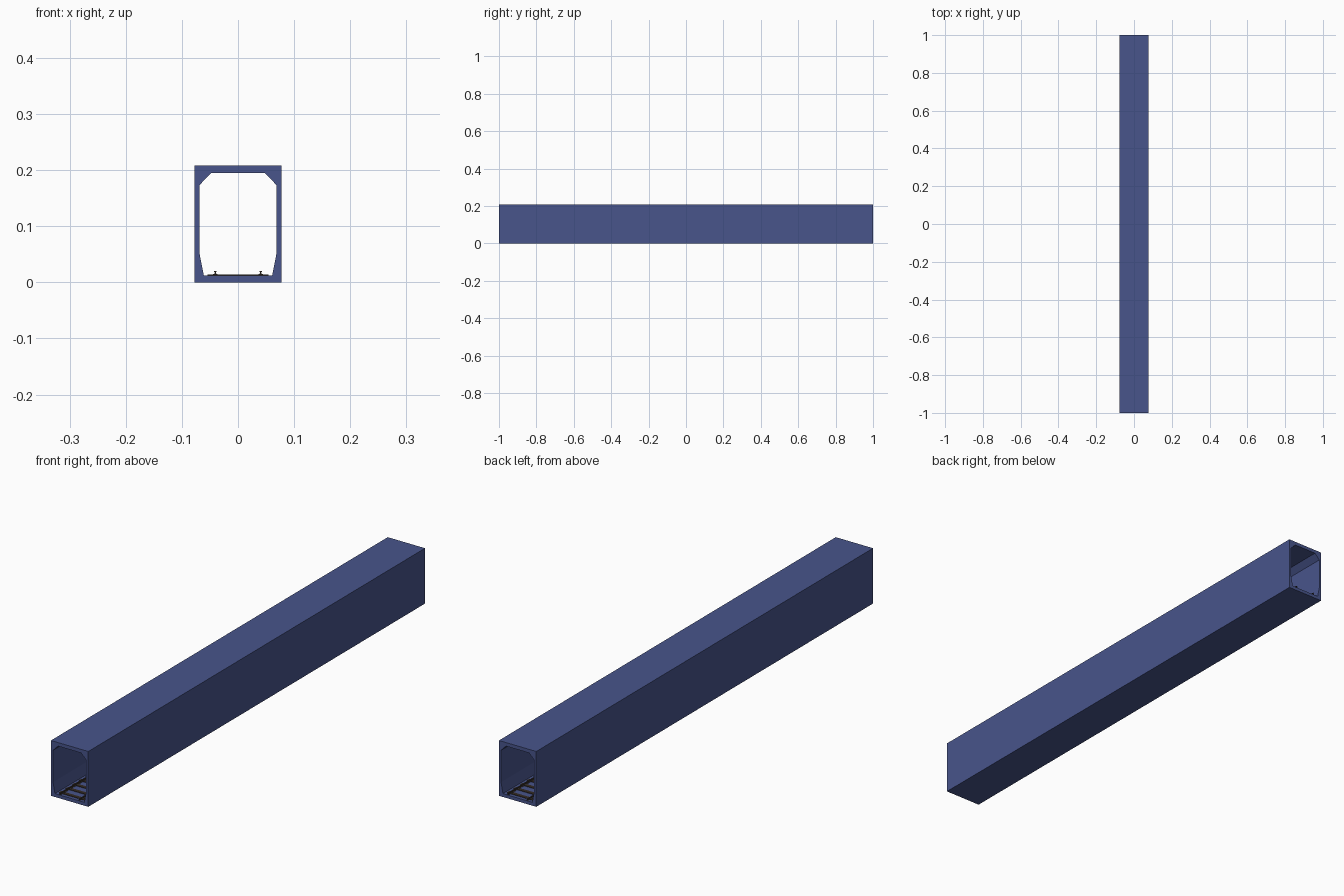
import bpy, bmesh

if "Cube" in bpy.data.objects:
    bpy.data.objects.remove(bpy.data.objects["Cube"])

def material(name, rgb):
    m = bpy.data.materials.new(name)
    m.diffuse_color = (*rgb, 1)
    m.use_nodes = True
    m.node_tree.nodes["Principled BSDF"].inputs["Base Color"].default_value = m.diffuse_color
    return m

concrete = material("blue_concrete", (0.065, 0.09, 0.26))
steel = material("dark_rail_steel", (0.045, 0.035, 0.028))
wood = material("dark_sleeper_wood", (0.035, 0.025, 0.018))

def add_object(name, bm, mat):
    bmesh.ops.recalc_face_normals(bm, faces=bm.faces)
    me = bpy.data.meshes.new(name)
    bm.to_mesh(me)
    bm.free()
    me.materials.append(mat)
    ob = bpy.data.objects.new(name, me)
    bpy.context.collection.objects.link(ob)
    return ob

def mirrored(half):
    """Close a right-hand half profile (bottom to top) into a full loop."""
    return half + [(-x, z) for x, z in reversed(half)]

# Tunnel: rectangular tube with a chamfered bore, bridged ring by ring
outer = mirrored([(0.0775, 0), (0.0775, 0.0535), (0.0775, 0.173), (0.0775, 0.208)])
inner = mirrored([(0.061, 0.0125), (0.069, 0.0535), (0.069, 0.173), (0.048, 0.1945)])
bm = bmesh.new()
rings = [[bm.verts.new((x, y, z)) for x, z in loop]
         for loop, y in ((outer, -1), (outer, 1), (inner, 1), (inner, -1))]
for r in range(4):
    a, b = rings[r], rings[(r + 1) % 4]
    for i in range(8):
        j = (i + 1) % 8
        bm.faces.new((a[i], a[j], b[j], b[i]))
add_object("tunnel_shell", bm, concrete)

# Rails: I-shaped section extruded along the tunnel
rail = mirrored([(0.004, 0.014), (0.004, 0.0148), (0.0009, 0.0158),
                 (0.0009, 0.0178), (0.0022, 0.0184), (0.0022, 0.02)])
for side, cx in (("left", -0.0405), ("right", 0.0405)):
    bm = bmesh.new()
    face = bm.faces.new([bm.verts.new((cx + x, -1, z)) for x, z in rail])
    ext = bmesh.ops.extrude_face_region(bm, geom=[face], use_keep_orig=True)
    bmesh.ops.translate(bm, vec=(0, 2, 0),
                        verts=[v for v in ext["geom"] if isinstance(v, bmesh.types.BMVert)])
    add_object(side + "_rail", bm, steel)

# Sleepers: evenly spaced thin boxes on the floor
bm = bmesh.new()
count, spacing = 50, 0.04
for k in range(count):
    box = bmesh.ops.create_cube(bm, size=1)["verts"]
    bmesh.ops.scale(bm, vec=(0.108, 0.014, 0.002), verts=box)
    bmesh.ops.translate(bm, vec=(0, (k - (count - 1) / 2) * spacing, 0.0132), verts=box)
add_object("sleepers", bm, wood)
